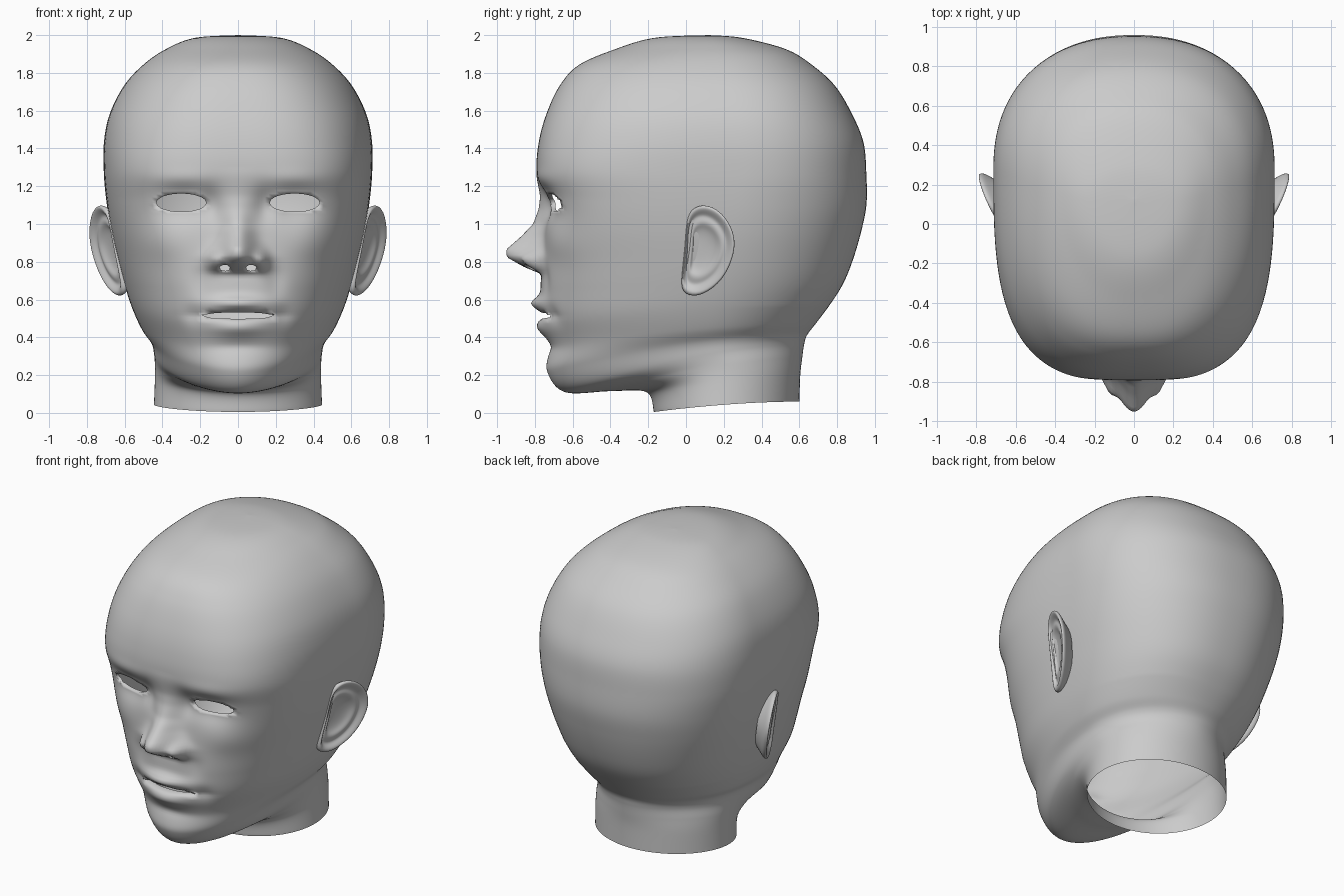
import bpy, bmesh
from math import sin, cos, pi, exp

if "Cube" in bpy.data.objects:
    bpy.data.objects.remove(bpy.data.objects["Cube"])

# Tilted head sections, crown to neck: front y, front z, back y, back z, half width, widest y, front squareness
SECTIONS = [
    (.12, 2, .12, 2, 0, .12, 2.1), (-.17, 1.985, .3, 1.985, .23, .12, 2.1),
    (-.39, 1.92, .53, 1.925, .385, .15, 2.2), (-.57, 1.84, .67, 1.84, .505, .18, 2.4),
    (-.67, 1.73, .79, 1.73, .605, .22, 2.6), (-.74, 1.58, .88, 1.58, .68, .25, 2.8),
    (-.78, 1.43, .94, 1.43, .71, .27, 3), (-.79, 1.28, .955, 1.26, .71, .28, 3.2),
    (-.755, 1.13, .955, 1.1, .695, .25, 3.1), (-.75, .98, .925, .95, .67, .22, 2.9),
    (-.76, .82, .88, .8, .635, .18, 2.6), (-.77, .66, .83, .68, .6, .15, 2.4),
    (-.765, .5, .76, .57, .56, .12, 2.25), (-.725, .35, .685, .47, .51, .12, 2.1),
    (-.735, .22, .64, .41, .46, .13, 2), (-.64, .11, .625, .36, .445, .15, 1.9),
    (-.4, .115, .615, .29, .44, .2, 1.9), (-.21, .11, .605, .2, .44, .21, 2),
    (-.17, .005, .6, .06, .445, .21, 2)]
# Nose: z, projection, half width
NOSE = [(1.3, 0, .1), (1.15, .015, .08), (1.08, .03, .075), (1.0, .06, .075), (.93, .125, .08),
        (.865, .195, .095), (.825, .19, .115), (.775, .1, .12), (.735, 0, .12)]
# Soft face forms: |x|, z, spread x, spread z, push back (+) or forward (-)
FORMS = [(.29, 1.1, .13, .09, .045), (.14, 1.1, .05, .08, .025), (.3, 1.235, .16, .05, -.012),
         (.3, 1.12, .11, .045, -.022), (.4, .9, .13, .1, -.015), (.125, .805, .036, .05, -.05),
         (.0, .58, .14, .035, -.05), (.0, .45, .14, .045, -.035), (.0, .515, .18, .016, .03),
         (.24, .52, .05, .05, .015), (.2, .7, .05, .08, .012), (.0, .35, .15, .03, .01)]
# Openings: x, z, half width, half height, rim depth
HOLES = [(.3, 1.113, .132, .048, .025), (-.3, 1.113, .132, .048, .025), (0, .515, .195, .017, .04),
         (.07, .768, .028, .016, .03), (-.07, .768, .028, .016, .03)]
SUB, HALF, BACK = 10, 72, 2.25


def spline(rows, sub):
    out = []
    for i in range(len(rows) - 1):
        p = [rows[max(0, min(len(rows) - 1, i + k))] for k in (-1, 0, 1, 2)]
        for s in range(sub):
            t = s / sub
            out.append([.5 * (2 * b + (c - a) * t + (2 * a - 5 * b + 4 * c - d) * t * t
                              + (3 * b - a - 3 * c + d) * t ** 3) for a, b, c, d in zip(*p)])
    return out + [list(rows[-1])]


def face_push(x, z):
    push = 0
    for (z1, h1, w1), (z0, h0, w0) in zip(NOSE, NOSE[1:]):
        if z0 <= z < z1:
            t = (z - z0) / (z1 - z0)
            push -= (h0 + (h1 - h0) * t) * exp(-(abs(x) / (w0 + (w1 - w0) * t)) ** 2.1)
    for fx, fz, sx, sz, amp in FORMS:
        push += amp * exp(-((abs(x) - fx) / sx) ** 2 - ((z - fz) / sz) ** 2)
    return push


def bridge(bm, rings):
    for a, b in zip(rings, rings[1:]):
        n = len(a)
        for i in range(n):
            bm.faces.new((a[i], a[(i + 1) % n], b[(i + 1) % n], b[i]))


def finish(bm, name):
    bmesh.ops.remove_doubles(bm, verts=bm.verts, dist=1e-5)
    bmesh.ops.recalc_face_normals(bm, faces=bm.faces)
    for f in bm.faces:
        f.smooth = True
    me = bpy.data.meshes.new(name)
    bm.to_mesh(me)
    bm.free()
    ob = bpy.data.objects.new(name, me)
    bpy.context.collection.objects.link(ob)
    return ob


# Head and neck surface, with columns packed closer at the face
bm = bmesh.new()
rings = []
for yf, zf, yb, zb, w, c, n in spline(SECTIONS, SUB):
    ring = []
    for i in range(-HALF, HALF):
        s = i / HALF
        a = pi * s * (.45 + .55 * abs(s))
        p = n if cos(a) > 0 else min(n, BACK)
        r = (abs(sin(a)) ** p + abs(cos(a)) ** p) ** (-1 / p)
        x = w * r * sin(a)
        y = c - r * cos(a) * ((c - yf) if cos(a) > 0 else (yb - c))
        k = max(0, min(1, (y - yf) / max(yb - yf, 1e-6)))
        z = zf + (zb - zf) * (1 - (1 - k) ** 1.8)
        if y < -.3:
            y += face_push(x, z)
        ring.append(bm.verts.new((x, y, z)))
    rings.append(ring)
bridge(bm, rings)

# Eye, mouth and nostril openings with inward rims
for hx, hz, a, b, depth in HOLES:
    def f(co):
        return (((co.x - hx) / a) ** 2 + ((co.z - hz) / b) ** 2) ** .5
    inside = [q for q in bm.faces if q.calc_center_median().y < -.4 and f(q.calc_center_median()) < 1]
    edges = {e for q in inside for e in q.edges}
    bmesh.ops.delete(bm, geom=inside, context='FACES')
    rim = [e for e in edges if e.is_valid and e.is_boundary]
    for v in {v for e in rim for v in e.verts}:
        k = 1 / max(f(v.co), .2)
        v.co.x, v.co.z = hx + (v.co.x - hx) * k, hz + (v.co.z - hz) * k
    new = bmesh.ops.extrude_edge_only(bm, edges=rim)['geom']
    for v in new:
        if isinstance(v, bmesh.types.BMVert):
            v.co.y += depth
finish(bm, "head")

# Ears: outline (y, z) shrunk towards the hollow in steps of (scale, outward offset)
OUTLINE = [(.0, 1.03), (.035, 1.085), (.09, 1.105), (.16, 1.085), (.225, 1.02), (.265, .92), (.25, .82),
           (.205, .72), (.135, .65), (.05, .61), (-.025, .635), (-.025, .72), (-.005, .88)]
STEPS = [(.7, -.09), (.88, -.045), (1, -.02), (1, .0), (.94, .01), (.85, -.002), (.76, -.02),
         (.66, -.01), (.56, -.01), (.45, -.028), (.2, -.035)]
CY, CZ = .08, .87
for side, name in ((1, "ear_left"), (-1, "ear_right")):
    bm = bmesh.new()
    rings = []
    for k, off in STEPS:
        ring = []
        for oy, oz in OUTLINE:
            y, z = CY + (oy - CY) * k, CZ + (oz - CZ) * k
            x = .615 + .07 * (z - .63) / .45 + .125 * y / .26 + off
            ring.append(bm.verts.new((side * x, y, z)))
        rings.append(ring)
    bridge(bm, rings)
    bm.faces.new(rings[-1])
    finish(bm, name).modifiers.new("smooth", 'SUBSURF').levels = 2
